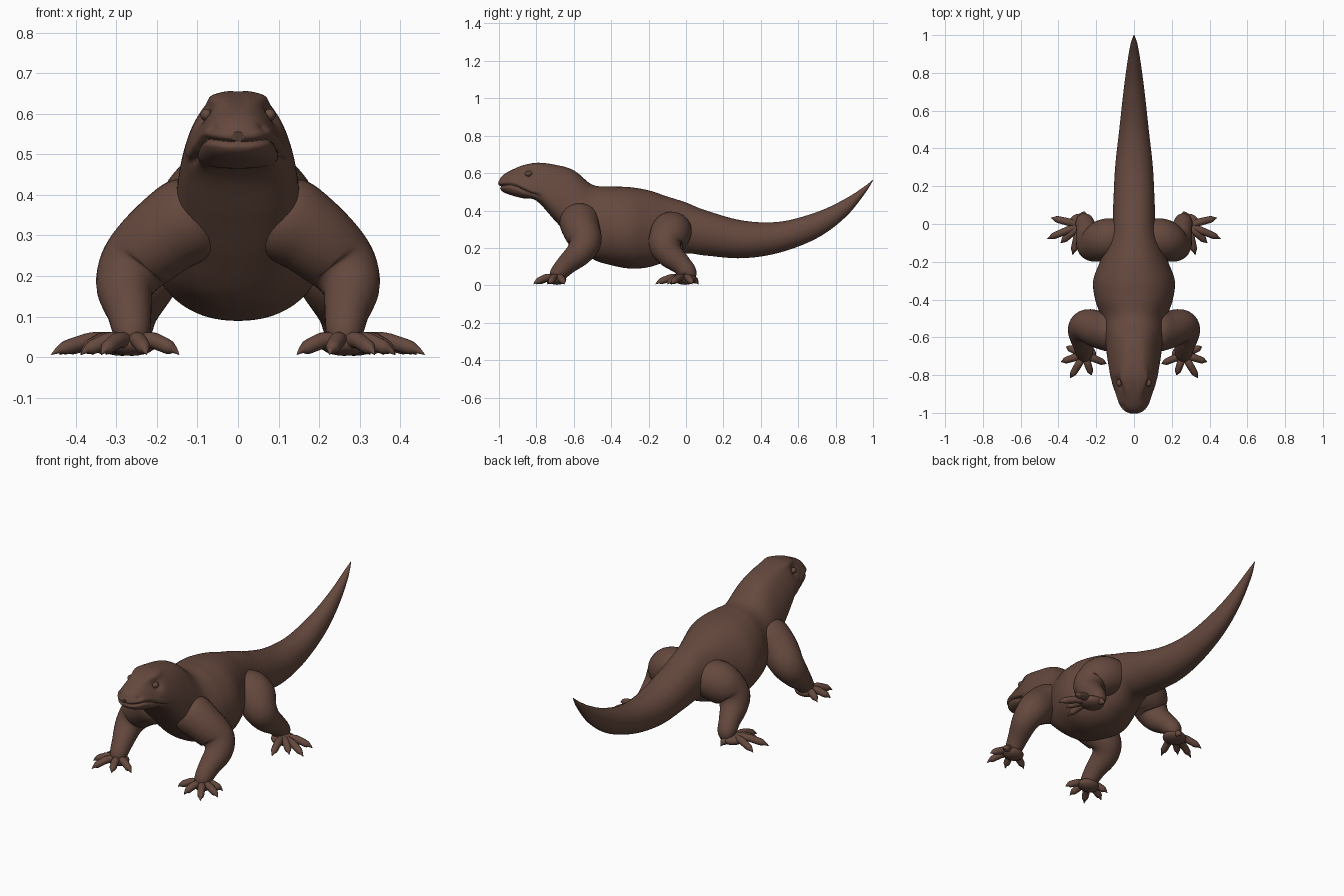
import bpy, bmesh, math
from mathutils import Vector, Matrix

old = bpy.data.objects.get("Cube")
if old:
    bpy.data.objects.remove(old, do_unlink=True)

skin = bpy.data.materials.new("brown_skin")
skin.use_nodes = True
skin.diffuse_color = (0.13, 0.066, 0.048, 1)
skin.node_tree.nodes["Principled BSDF"].inputs["Base Color"].default_value = skin.diffuse_color


def spline(rows, steps):
    """Smoothly interpolate rows of numbers (Catmull-Rom)."""
    out, last = [], len(rows) - 1
    for i in range(last):
        quad = [rows[max(i - 1, 0)], rows[i], rows[i + 1], rows[min(i + 2, last)]]
        for s in range(steps):
            t = s / steps
            out.append([0.5 * (2 * b + (c - a) * t + (2 * a - 5 * b + 4 * c - d) * t * t
                               + (3 * b - a - 3 * c + d) * t ** 3) for a, b, c, d in zip(*quad)])
    return out + [list(rows[-1])]


def loft(bm, rings):
    """Skin a list of point rings and close both ends."""
    loops = [[bm.verts.new(p) for p in ring] for ring in rings]
    n = len(loops[0])
    for a, b in zip(loops, loops[1:]):
        for i in range(n):
            bm.faces.new((a[i], a[(i + 1) % n], b[(i + 1) % n], b[i]))
    bm.faces.new(loops[0][::-1])
    bm.faces.new(loops[-1])


def tube(bm, path, steps=5, sides=20):
    """Round tube through (x, y, z, radius) points."""
    rows = spline(path, steps)
    pts = [Vector(r[:3]) for r in rows]
    rings, side = [], Vector((1, 0.3, 0.2))
    for i, p in enumerate(pts):
        along = (pts[min(i + 1, len(pts) - 1)] - pts[max(i - 1, 0)]).normalized()
        side = (side - along * side.dot(along)).normalized()
        up = along.cross(side)
        r = max(rows[i][3], 0.001)
        rings.append([p + (side * math.cos(a) + up * math.sin(a)) * r
                      for a in (math.tau * k / sides for k in range(sides))])
    loft(bm, rings)


def blob(bm, centre, size):
    m = Matrix.Translation(centre) @ Matrix.Diagonal((*size, 1))
    bmesh.ops.create_uvsphere(bm, u_segments=20, v_segments=12, radius=1, matrix=m)


def finish(bm, name, mirror=True):
    bmesh.ops.recalc_face_normals(bm, faces=bm.faces)
    mesh = bpy.data.meshes.new(name)
    bm.to_mesh(mesh)
    bm.free()
    mesh.materials.append(skin)
    ob = bpy.data.objects.new(name, mesh)
    bpy.context.collection.objects.link(ob)
    if mirror:
        ob.modifiers.new("Mirror", "MIRROR").use_mirror_merge = False
    bpy.ops.object.select_all(action="DESELECT")
    ob.select_set(True)
    bpy.context.view_layer.objects.active = ob
    bpy.ops.object.shade_smooth_by_angle(angle=math.radians(50))


def bump(value, width):
    return math.exp(-(value / width) ** 2)


# Head, trunk and tail: y, top, bottom, half width, pear shape, squareness
SECTIONS = [
    (-1, .555, .53, .015, 0, .8), (-.985, .583, .505, .05, .1, .8),
    (-.95, .608, .487, .077, .2, .75), (-.88, .638, .467, .095, .3, .65),
    (-.8, .655, .452, .117, .3, .6), (-.7, .645, .345, .137, .25, .65),
    (-.6, .615, .235, .15, .22, .75), (-.5, .538, .142, .17, .15, .85),
    (-.4, .529, .108, .205, .08, .9), (-.3, .525, .09, .215, .08, .9),
    (-.2, .508, .097, .18, .08, .9), (-.1, .475, .13, .14, .05, .9),
    (0, .443, .17, .115, .05, .9), (.1, .403, .16, .11, 0, .95),
    (.3, .347, .145, .1, 0, 1), (.5, .34, .175, .078, 0, 1),
    (.7, .392, .252, .056, 0, 1), (.85, .462, .362, .036, 0, 1),
    (.95, .526, .482, .019, 0, 1), (1, .565, .56, .002, 0, 1)]

SIDES = 96
rings = []
for y, top, low, half, pear, square in spline(SECTIONS, 8):
    ring = []
    for k in range(SIDES):
        a = math.tau * (k + 0.5) / SIDES
        c, s = math.cos(a), math.sin(a)
        x = half * math.copysign(abs(c) ** square, c) * (1 - pear * s)
        ring.append((x, y, (top + low) / 2 + (top - low) / 2 * s))
    rings.append(ring)
bm = bmesh.new()
loft(bm, rings)
bmesh.ops.recalc_face_normals(bm, faces=bm.faces)
bm.normal_update()
moves = []
for v in bm.verts:
    x, y, z = v.co
    if y > -0.68:
        continue
    # Mouth groove, eye socket, brow ridge and nostril
    fade = min(max((-0.77 - y) / 0.04, 0), 1)
    mouth = 0.527 - 0.14 * (y + 1) + 0.018 * math.sin((y + 1) * 24)
    push = -0.011 * fade * bump(z - mouth, 0.007)
    push += 0.004 * fade * bump(z - mouth - 0.018, 0.012)
    if abs(x) > 0.02:
        push -= 0.013 * bump(math.hypot(y + 0.84, z - 0.597), 0.026)
        push += 0.010 * bump(z - 0.632 - 0.12 * (y + 0.84), 0.012) * bump(y + 0.83, 0.06)
        push -= 0.006 * bump(math.hypot(y + 0.965, z - 0.565), 0.01)
    moves.append((v, v.normal * push))
for v, offset in moves:
    v.co += offset
finish(bm, "body", mirror=False)

# Eyes
bm = bmesh.new()
blob(bm, (.078, -.842, .597), (.015, .019, .015))
finish(bm, "eyes")

# Legs
LEGS = {
    "front_legs": [(.06, -.57, .37, .06), (.11, -.57, .345, .105), (.18, -.56, .30, .1),
                   (.25, -.54, .235, .088), (.278, -.57, .175, .072),
                   (.268, -.64, .11, .055), (.262, -.685, .06, .045), (.26, -.7, .03, .03)],
    "hind_legs": [(.03, -.07, .31, .06), (.09, -.07, .295, .1), (.16, -.085, .275, .108),
                  (.213, -.11, .22, .09), (.236, -.085, .165, .073),
                  (.252, -.025, .11, .055), (.262, .01, .065, .048), (.27, .01, .03, .03)]}
for name, path in LEGS.items():
    bm = bmesh.new()
    tube(bm, path, steps=6, sides=28)
    finish(bm, name)

# Feet: palm centre, palm size, toe tips
FEET = {
    "front_feet": ((.262, -.69), (.062, .05),
                   [(.145, -.74), (.225, -.8), (.337, -.815), (.387, -.73), (.36, -.65)]),
    "hind_feet": ((.285, -.005), (.065, .06),
                  [(.262, .066), (.44, .033), (.46, -.078), (.388, -.1), (.325, -.163)])}
for name, (palm, size, tips) in FEET.items():
    bm = bmesh.new()
    blob(bm, (*palm, .033), (*size, .03))
    for tip in tips:
        def at(t):
            return [p + (q - p) * t for p, q in zip(palm, tip)]
        # Arched toe, swollen knuckle, then a tapering claw
        tube(bm, [(*at(.1), .038, .02), (*at(.4), .042, .02), (*at(.62), .033, .019),
                  (*at(.8), .023, .017), (*at(.9), .017, .009), (*at(1), .006, .001)], sides=12)
    finish(bm, name)
